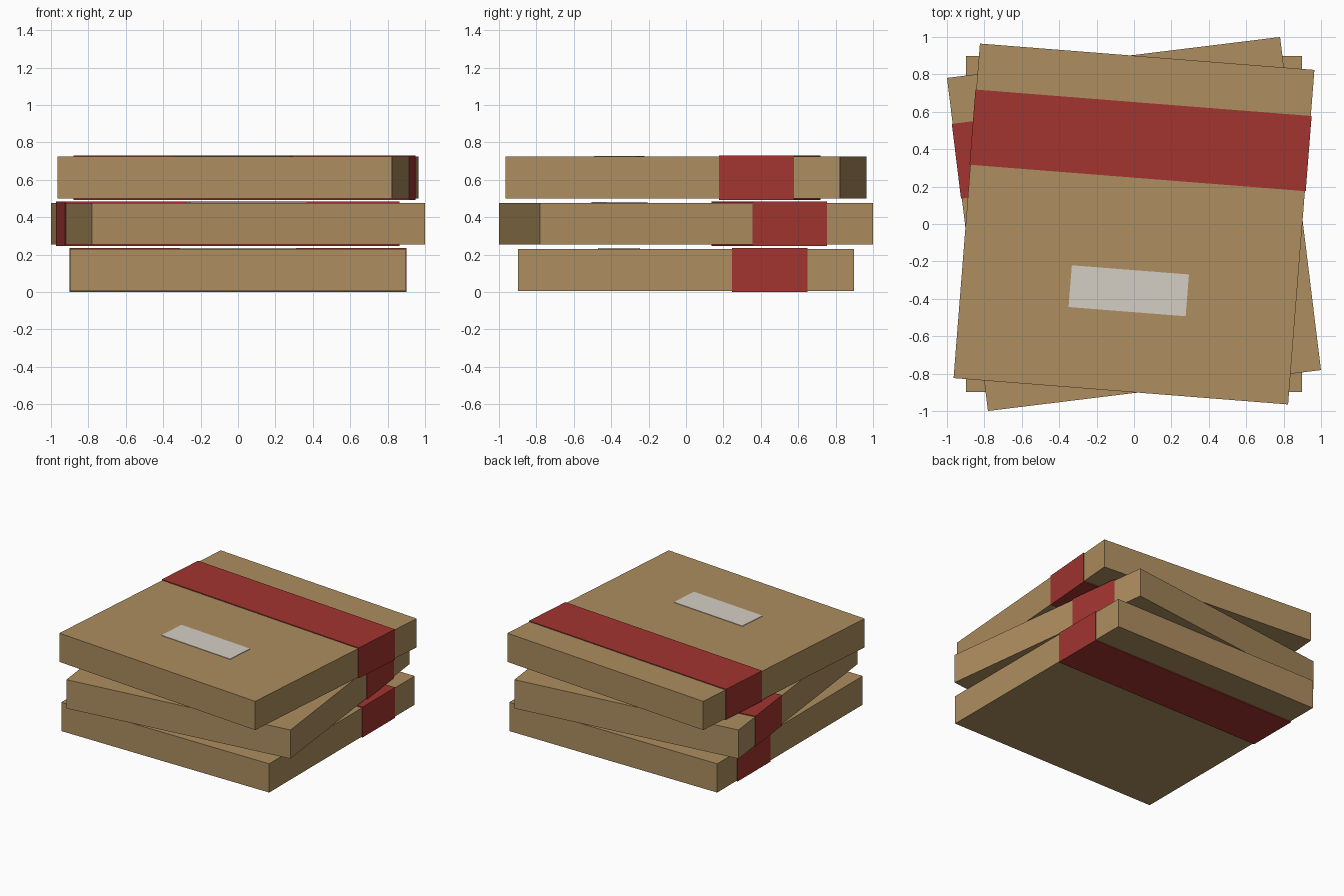
import bpy
from math import radians

if "Cube" in bpy.data.objects:
    bpy.data.objects.remove(bpy.data.objects["Cube"])


def material(name, rgb):
    m = bpy.data.materials.new(name)
    m.diffuse_color = (*rgb, 1)
    m.use_nodes = True
    m.node_tree.nodes["Principled BSDF"].inputs["Base Color"].default_value = m.diffuse_color
    return m


CARD = material("cardboard", (0.42, 0.27, 0.115))
RED = material("red_band", (0.36, 0.035, 0.03))
PAPER = material("label_paper", (0.66, 0.62, 0.55))

S = 1.794        # box side
H = 0.224        # box height
LIFT = 0.0065    # band thickness
PITCH = 0.2467   # distance between layers


def block(name, size, loc, mat, parent=None):
    bpy.ops.mesh.primitive_cube_add(size=1)
    ob = bpy.context.object
    ob.name = name
    # bake the dimensions into the mesh so the parent stays unscaled
    for v in ob.data.vertices:
        v.co = [c * s for c, s in zip(v.co, size)]
    ob.location = loc
    ob.data.materials.append(mat)
    ob.parent = parent
    return ob


for level, (tag, angle) in enumerate([("bottom", 0), ("middle", 7), ("top", -4.5)]):
    # flat square box, turned a little on the pile
    box = block(f"{tag}_box", (S, S, H),
                (0, 0, LIFT + H / 2 + level * PITCH), CARD)
    box.rotation_euler.z = radians(angle)
    # red band wrapped around all four sides
    block(f"{tag}_band", (S + 0.009, 0.403, H + 2 * LIFT), (0, 0.4485, 0), RED, box)
    # paper label on the lid
    block(f"{tag}_label", (0.628, 0.224, 0.008), (0, -0.358, H / 2), PAPER, box)
